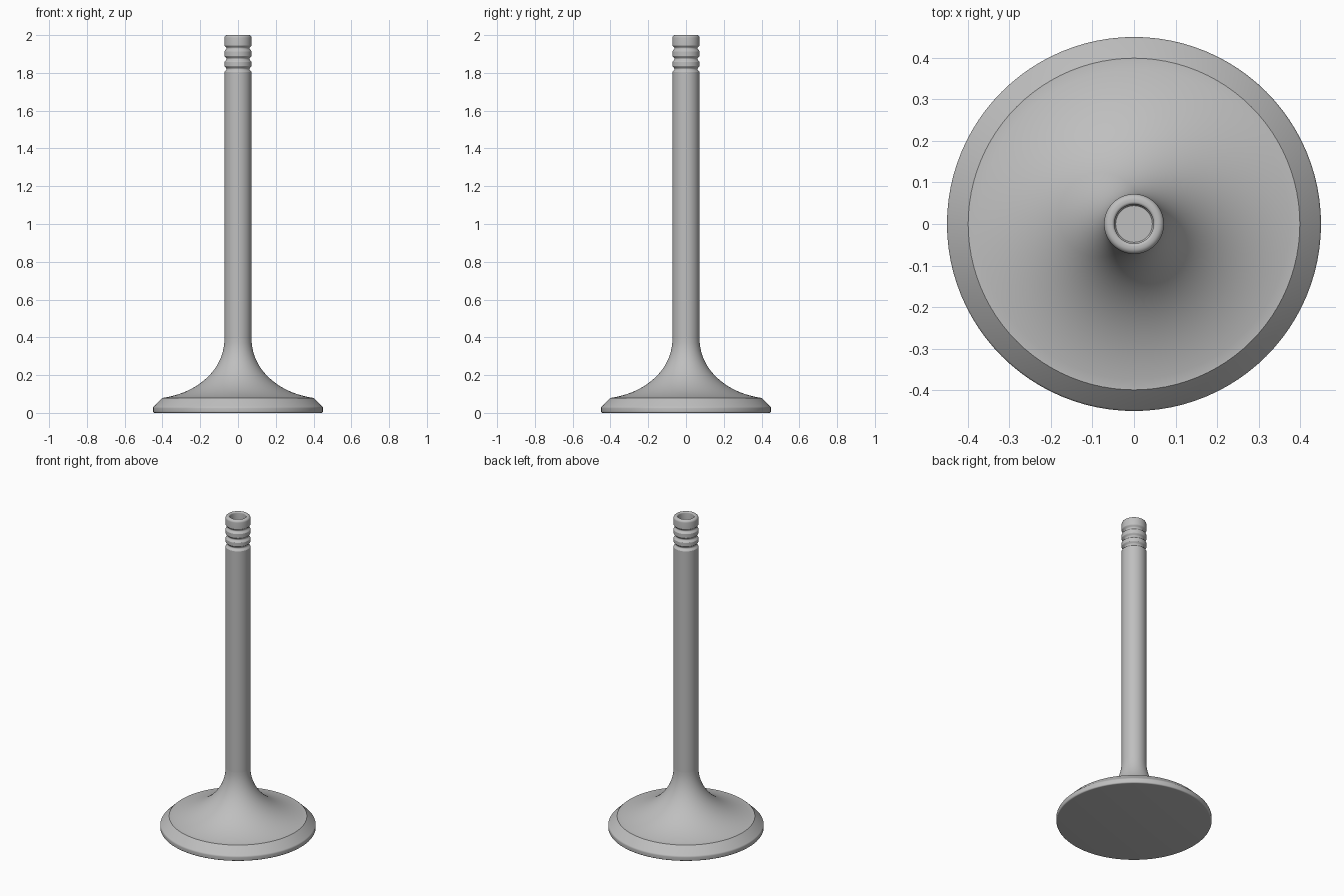
import bpy, bmesh, math
from mathutils import Vector
from mathutils.geometry import interpolate_bezier

cube = bpy.data.objects.get("Cube")
if cube:
    bpy.data.objects.remove(cube, do_unlink=True)

SIDES = 96
STEM = 0.072

steel = bpy.data.materials.new("brushed_steel_grey")
steel.use_nodes = True
COLOUR = (0.52, 0.52, 0.52, 1)
steel.diffuse_color = COLOUR
steel.node_tree.nodes["Principled BSDF"].inputs["Base Color"].default_value = COLOUR


def lathe(name, profile):
    """Revolve (radius, height) points, listed bottom to top, about z."""
    bm = bmesh.new()
    rings = []
    for r, z in profile:
        if r == 0:
            rings.append([bm.verts.new((0, 0, z))] * SIDES)
        else:
            rings.append([bm.verts.new((r * math.cos(a), r * math.sin(a), z))
                          for a in (math.tau * i / SIDES for i in range(SIDES))])
    for low, high in zip(rings, rings[1:]):
        for i in range(SIDES):
            j = (i + 1) % SIDES
            corners = dict.fromkeys((low[i], low[j], high[j], high[i]))
            bm.faces.new(list(corners))
    mesh = bpy.data.meshes.new(name)
    bm.to_mesh(mesh)
    bm.free()
    mesh.materials.append(steel)
    obj = bpy.data.objects.new(name, mesh)
    bpy.context.collection.objects.link(obj)
    bpy.ops.object.select_all(action='DESELECT')
    bpy.context.view_layer.objects.active = obj
    obj.select_set(True)
    bpy.ops.object.shade_smooth_by_angle(angle=math.radians(28))
    return obj


def arc(r, z, radius, start, end, steps=6):
    """Points on a circular fillet, angles in degrees."""
    angles = [math.radians(start + (end - start) * i / steps) for i in range(steps + 1)]
    return [(r + radius * math.cos(a), z + radius * math.sin(a)) for a in angles]


# Head: flat face, rounded margin, sloping seat and flared neck
flare = interpolate_bezier(Vector((0.395, 0.08)), Vector((0.2, 0.11)),
                           Vector((STEM, 0.24)), Vector((STEM, 0.39)), 28)
head = [(0, 0)] + arc(0.442, 0.008, 0.008, -90, 0)
head += arc(0.436, 0.024, 0.014, 0, 45) + [(0.402, 0.077), (0.399, 0.08)]
head += [(p.x, p.y) for p in flare]
lathe("valve_head", head)

# Plain stem
lathe("valve_stem", [(STEM, 0.39), (STEM, 1.80)])

# Grooved end with three rounded keeper grooves and a recessed tip
HALF = 0.016
tip = [(STEM, 1.80)]
for z in (1.82, 1.874, 1.93):
    for i in range(13):
        t = i / 6 - 1
        tip.append((STEM - 0.011 * math.cos(t * math.pi / 2) ** 1.5 if abs(t) < 1 else STEM,
                    z + HALF * t))
tip += arc(STEM - 0.014, 1.986, 0.014, 0, 90)
tip += arc(0.054, 1.993, 0.007, 90, 180)
tip += [(0.047, 1.955), (0.044, 1.95), (0, 1.95)]
lathe("keeper_groove_tip", tip)
